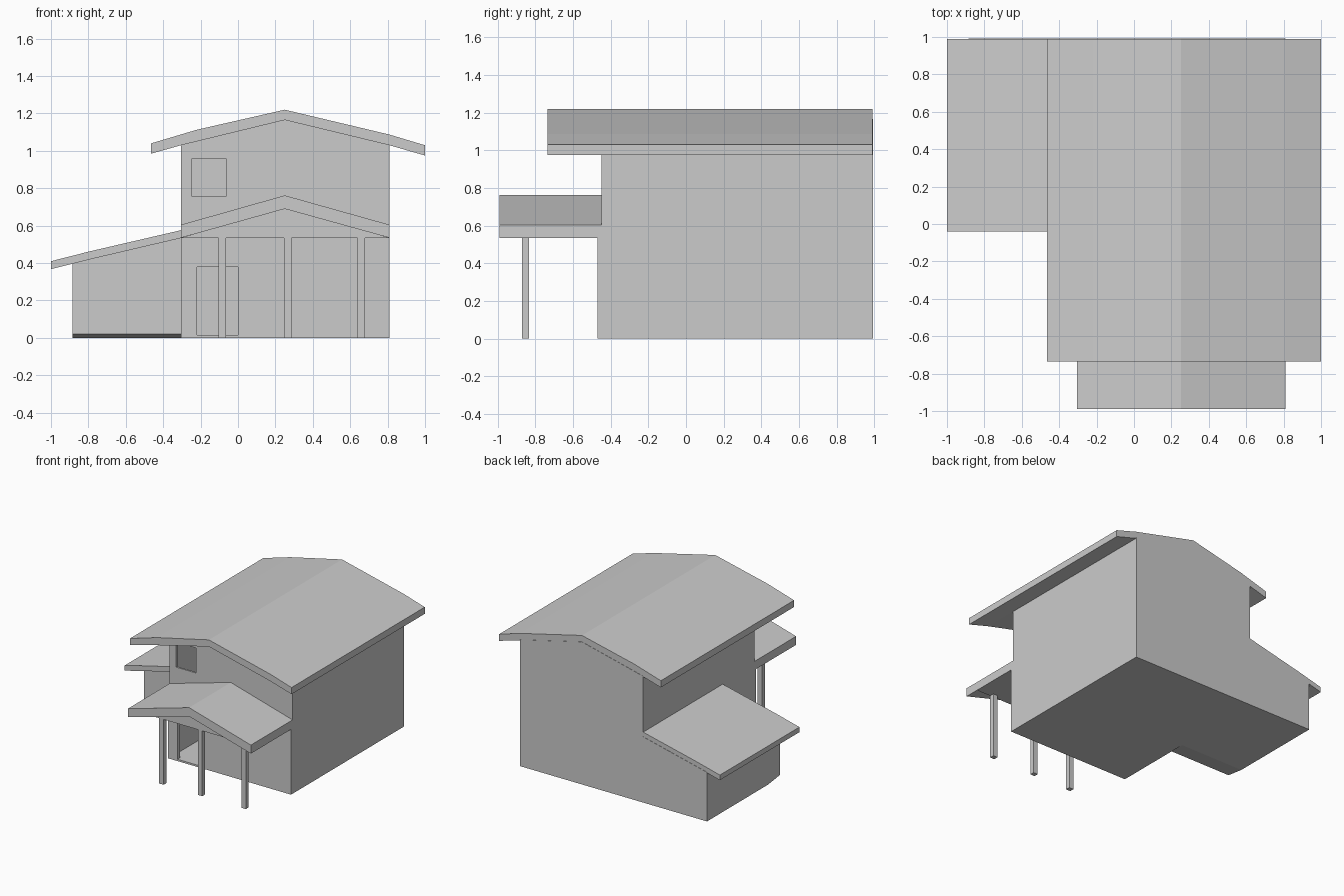
import bpy

if "Cube" in bpy.data.objects:
    bpy.data.objects.remove(bpy.data.objects["Cube"])


def prism(name, profile, y0, y1, hide=False):
    """Extrude an (x, z) outline along y."""
    n = len(profile)
    verts = [(x, y0, z) for x, z in profile] + [(x, y1, z) for x, z in profile]
    faces = [tuple(range(n)), tuple(reversed(range(n, 2 * n)))]
    faces += [((i + 1) % n, i, i + n, (i + 1) % n + n) for i in range(n)]
    mesh = bpy.data.meshes.new(name)
    mesh.from_pydata(verts, [], faces)
    mesh.update()
    obj = bpy.data.objects.new(name, mesh)
    bpy.context.collection.objects.link(obj)
    obj.hide_render = hide
    if hide:
        obj.hide_viewport = False
        obj.display_type = 'WIRE'
    import bmesh
    bm = bmesh.new()
    bm.from_mesh(mesh)
    bmesh.ops.recalc_face_normals(bm, faces=bm.faces)
    bm.to_mesh(mesh)
    bm.free()
    return obj


def box(name, x0, x1, y0, y1, z0, z1, hide=False):
    return prism(name, [(x0, z0), (x1, z0), (x1, z1), (x0, z1)], y0, y1, hide)


def cut(obj, cutter):
    mod = obj.modifiers.new("cut", 'BOOLEAN')
    mod.operation = 'DIFFERENCE'
    mod.solver = 'EXACT'
    mod.object = cutter


# Cutters: room, door opening, window opening
room = prism("room_cutter", [(-0.285, 0.012), (0.79, 0.012), (0.79, 1.01),
                             (0.25, 1.14), (-0.285, 1.01)], -0.435, 0.975, True)
door = box("door_cutter", -0.22, 0.0, -0.6, -0.40, 0.015, 0.38, True)
window = box("window_cutter", -0.245, -0.065, -0.6, -0.40, 0.755, 0.96, True)

# Two-storey hollow house body with gables
house = prism("house_walls", [(-0.305, 0), (0.81, 0), (0.81, 1.035),
                              (0.25, 1.168), (-0.305, 1.035)], -0.45, 0.992)
for c in (room, door, window):
    cut(house, c)

# Slightly thicker ground floor front wall
front_wall = box("lower_front_wall", -0.305, 0.81, -0.47, -0.449, 0, 0.535)
cut(front_wall, door)

# Main roof, with a slight change of pitch over the walls
prism("main_roof", [(-0.465, 1.04), (-0.22, 1.113), (0.25, 1.22), (0.81, 1.087),
                    (1.0, 1.03), (1.0, 0.975), (0.81, 1.03), (0.25, 1.165),
                    (-0.305, 1.03), (-0.465, 0.985)], -0.735, 0.99)

# Side wing, its floor rising slightly at the front
wing = prism("side_wing", [(-0.885, 0), (-0.3, 0), (-0.3, 0.54), (-0.885, 0.402)],
             0.2, 0.992)
tip = prism("side_wing_front", [(-0.885, 0), (-0.3, 0), (-0.3, 0.54), (-0.885, 0.402)],
            0.05, 0.2)
for v in tip.data.vertices:
    if v.co.z < 0.01 and v.co.y < 0.1:
        v.co.z = 0.02
prism("side_wing_roof", [(-1.0, 0.41), (-0.8, 0.461), (-0.3, 0.577),
                         (-0.3, 0.535), (-0.8, 0.418), (-1.0, 0.368)], -0.04, 0.99)

# Porch roof, ceiling with gable infill, and posts
prism("porch_roof", [(-0.305, 0.605), (0.25, 0.762), (0.81, 0.605),
                     (0.81, 0.535), (0.25, 0.69), (-0.305, 0.535)], -0.99, -0.445)
prism("porch_ceiling", [(-0.303, 0.535), (0.808, 0.535), (0.25, 0.695)], -0.87, -0.45)
for i, x in enumerate((-0.085, 0.265, 0.66)):
    box(f"porch_post_{i + 1}", x - 0.02, x + 0.02, -0.87, -0.833, 0, 0.537)
